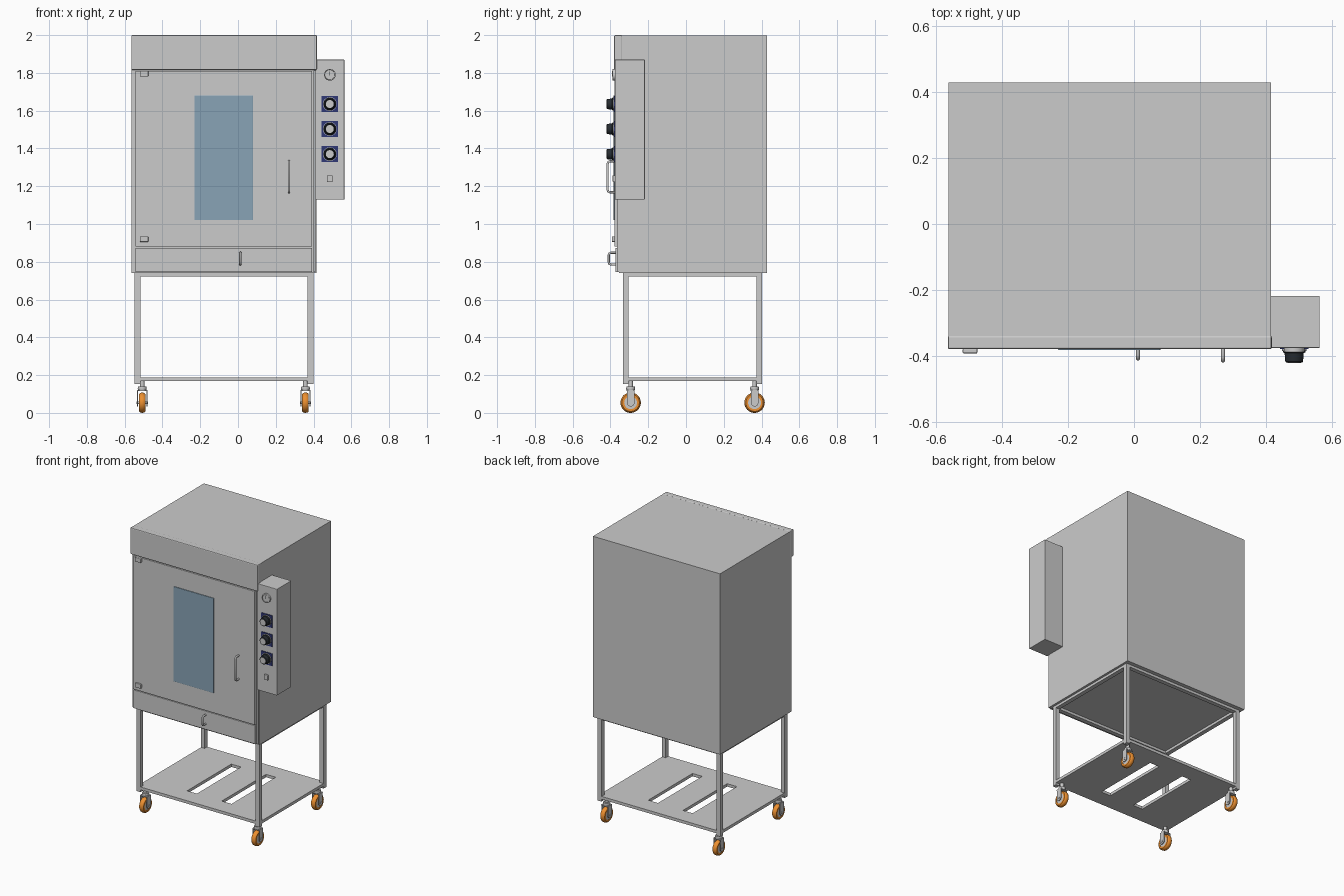
import bpy, bmesh, math
from mathutils import Matrix

if "Cube" in bpy.data.objects:
    bpy.data.objects.remove(bpy.data.objects["Cube"])

def material(name, rgb):
    m = bpy.data.materials.new(name)
    m.diffuse_color = (*rgb, 1)
    m.use_nodes = True
    m.node_tree.nodes["Principled BSDF"].inputs["Base Color"].default_value = m.diffuse_color
    return m

ORANGE = material("orange_rubber", (0.85, 0.28, 0.03))
NAVY = material("navy_plate", (0.03, 0.04, 0.18))
BLACK = material("black_plastic", (0.02, 0.025, 0.03))
GLASS = material("blue_glass", (0.25, 0.37, 0.47))
WHITE = material("white_dial", (0.8, 0.8, 0.8))

def finish(name, bm, mat=None, smooth=False):
    bmesh.ops.recalc_face_normals(bm, faces=bm.faces)
    me = bpy.data.meshes.new(name)
    bm.to_mesh(me)
    bm.free()
    ob = bpy.data.objects.new(name, me)
    bpy.context.collection.objects.link(ob)
    if mat:
        me.materials.append(mat)
    if smooth:
        bpy.ops.object.select_all(action='DESELECT')
        ob.select_set(True)
        bpy.context.view_layer.objects.active = ob
        bpy.ops.object.shade_smooth_by_angle(angle=math.radians(35))
    return ob

def box(name, x, y, z, mat=None, bevel=0):
    """Box from (min, max) pairs on each axis."""
    bm = bmesh.new()
    bmesh.ops.create_cube(bm, size=1)
    for v in bm.verts:
        v.co = [(a + b) / 2 + c * (b - a) for c, (a, b) in zip(v.co, (x, y, z))]
    ob = finish(name, bm, mat)
    if bevel:
        mod = ob.modifiers.new("bevel", 'BEVEL')
        mod.width, mod.segments = bevel, 2
    return ob

def lathe(name, profile, centre, axis='Y', mat=None, n=32):
    """Spin (radius, height) points about an axis; heights run along +axis."""
    bm = bmesh.new()
    vs = [bm.verts.new((r, 0, h)) for r, h in profile]
    es = [bm.edges.new(p) for p in zip(vs, vs[1:])]
    bmesh.ops.spin(bm, geom=vs + es, axis=(0, 0, 1), cent=(0, 0, 0),
                   steps=n, angle=math.tau)
    bmesh.ops.remove_doubles(bm, verts=bm.verts, dist=1e-5)
    rot = {'X': Matrix.Rotation(math.pi / 2, 4, 'Y'),
           'Y': Matrix.Rotation(-math.pi / 2, 4, 'X'),
           'Z': Matrix.Identity(4)}[axis]
    bmesh.ops.transform(bm, matrix=Matrix.Translation(centre) @ rot, verts=bm.verts)
    return finish(name, bm, mat, True)

def disc(name, r, h, centre, axis='Y', mat=None):
    return lathe(name, [(0, 0), (r, 0), (r, h), (0, h)], centre, axis, mat)

def handle(name, x, y0, y1, z0, z1, r=0.006):
    """Rounded pull bar bent from one rod."""
    cu = bpy.data.curves.new(name, 'CURVE')
    cu.dimensions = '3D'
    cu.bevel_depth, cu.bevel_resolution = r, 3
    c, k = 0.012, 0.0035
    pts = [(y0, z0), (y1 + c, z0), (y1 + k, z0 + k), (y1, z0 + c),
           (y1, z1 - c), (y1 + k, z1 - k), (y1 + c, z1), (y0, z1)]
    sp = cu.splines.new('POLY')
    sp.points.add(len(pts) - 1)
    for p, (y, z) in zip(sp.points, pts):
        p.co = (x, y, z, 1)
    ob = bpy.data.objects.new(name, cu)
    bpy.context.collection.objects.link(ob)
    bpy.ops.object.select_all(action='DESELECT')
    ob.select_set(True)
    bpy.context.view_layer.objects.active = ob
    bpy.ops.object.convert(target='MESH')

# Oven cabinet and overhanging hood
box("oven_cabinet", (-0.563, 0.415), (-0.355, 0.43), (0.74, 1.998))
box("front_hood", (-0.565, 0.418), (-0.38, -0.338), (1.815, 2.0), bevel=0.006)

# Door with window, lower drawer panel, hinges
box("oven_door", (-0.543, 0.393), (-0.378, -0.354), (0.88, 1.81), bevel=0.002)
box("lower_panel", (-0.543, 0.393), (-0.374, -0.354), (0.746, 0.874), bevel=0.002)
box("door_side_strip", (0.399, 0.411), (-0.366, -0.354), (0.746, 1.812))
box("window_glass", (-0.23, 0.08), (-0.383, -0.377), (1.02, 1.68), GLASS, 0.002)
for label, z in (("upper", 1.795), ("lower", 0.92)):
    box(label + "_hinge", (-0.52, -0.475), (-0.393, -0.377), (z - 0.015, z + 0.015), bevel=0.004)
handle("door_handle", 0.27, -0.376, -0.415, 1.168, 1.332)
handle("panel_handle", 0.012, -0.372, -0.409, 0.785, 0.848)

# Control box
CX, FY = 0.486, -0.376
box("control_box", (0.41, 0.563), (FY, -0.218), (1.13, 1.87), bevel=0.002)
for i, z in enumerate((1.635, 1.503, 1.37)):
    box(f"knob_plate_{i}", (CX - 0.043, CX + 0.043), (FY - 0.004, FY + 0.001), (z - 0.043, z + 0.043), NAVY)
    lathe(f"control_knob_{i}", [(0, -0.044), (0.024, -0.044), (0.027, -0.041), (0.029, -0.016),
                               (0.034, -0.013), (0.034, 0)], (CX, FY, z), mat=BLACK)
    lathe(f"knob_ring_{i}", [(0.035, -0.006), (0.035, -0.009), (0.037, -0.009), (0.037, -0.004)],
          (CX, FY, z), mat=WHITE)
    lathe(f"knob_cap_{i}", [(0, -0.045), (0.021, -0.045), (0.021, -0.043)], (CX, FY, z))
    box(f"knob_pointer_{i}", (CX - 0.003, CX + 0.003), (FY - 0.046, FY - 0.04), (z, z + 0.022), WHITE)
lathe("gauge_bezel", [(0, -0.010), (0.026, -0.010), (0.027, -0.014), (0.031, -0.012), (0.031, 0)],
      (CX, FY, 1.79))
disc("gauge_face", 0.025, 0.002, (CX, FY - 0.012, 1.79), mat=WHITE)
box("gauge_needle", (CX - 0.001, CX + 0.002), (FY - 0.013, FY - 0.011), (1.785, 1.807), BLACK)
box("power_switch", (CX - 0.015, CX + 0.015), (FY - 0.012, FY), (1.222, 1.258), bevel=0.003)

# Stand: top rails, legs, slotted shelf
X0, X1, Y0, Y1, T = -0.547, 0.399, -0.334, 0.402, 0.03
for label, x in (("left", (X0, X0 + T)), ("right", (X1 - T, X1))):
    box(label + "_top_rail", x, (Y0, Y1), (0.722, 0.741))
for label, y in (("front", (Y0, Y0 + T)), ("back", (Y1 - T, Y1))):
    box(label + "_top_rail", (X0 + T, X1 - T), y, (0.722, 0.741))

bars = [X0 + 0.002, -0.245, -0.17, 0.022, 0.097, X1 - 0.002]
rows = [Y0 + 0.002, -0.21, 0.277, Y1 - 0.002]
bm = bmesh.new()
grid = [[bm.verts.new((x, y, 0.168)) for y in rows] for x in bars]
for i in range(5):
    for j in range(3):
        if j == 1 and i in (1, 3):   # open slots
            continue
        bm.faces.new((grid[i][j], grid[i + 1][j], grid[i + 1][j + 1], grid[i][j + 1]))
geo = bmesh.ops.extrude_face_region(bm, geom=bm.faces[:])
# keep the underside so the shelf is a closed slab
bottom = [f for f in bm.faces if all(v in {u for c in grid for u in c} for v in f.verts)]
for v in geo["geom"]:
    if isinstance(v, bmesh.types.BMVert):
        v.co.z += 0.02
if not bottom:
    for i in range(5):
        for j in range(3):
            if not (j == 1 and i in (1, 3)):
                bm.faces.new((grid[i][j], grid[i][j + 1], grid[i + 1][j + 1], grid[i + 1][j]))
finish("slotted_shelf", bm)

# Legs with swivel casters set slightly inwards
for sx, lx in (("left", X0), ("right", X1 - T)):
    for sy, ly in (("front", Y0), ("back", Y1 - T)):
        n = f"{sy}_{sx}_"
        box(n + "leg", (lx, lx + T), (ly, ly + T), (0.153, 0.724))
        x = -0.507 if sx == "left" else 0.357
        y = -0.293 if sy == "front" else 0.363
        zc = 0.054
        disc(n + "caster_stem", 0.012, 0.05, (x, y, 0.122), 'Z')
        lathe(n + "caster_swivel", [(0, 0), (0.022, 0), (0.024, 0.006), (0.022, 0.018), (0, 0.018)],
              (x, y, 0.121), 'Z')
        box(n + "fork_crown", (x - 0.027, x + 0.027), (y - 0.021, y + 0.021), (0.116, 0.122))
        for s in (-1, 1):
            a, b = sorted((x + s * 0.022, x + s * 0.027))
            box(n + "fork_side", (a, b), (y - 0.02, y + 0.02), (zc, 0.118))
            disc(n + "fork_foot", 0.02, b - a, (a, y, zc), 'X')
        lathe(n + "caster_tyre", [(0.034, -0.017), (0.046, -0.017), (0.052, -0.011), (0.054, 0),
                                  (0.052, 0.011), (0.046, 0.017), (0.034, 0.017), (0.034, -0.017)],
              (x, y, zc), 'X', ORANGE)
        disc(n + "wheel_hub", 0.035, 0.028, (x - 0.014, y, zc), 'X')
        disc(n + "wheel_axle", 0.007, 0.06, (x - 0.03, y, zc), 'X')
